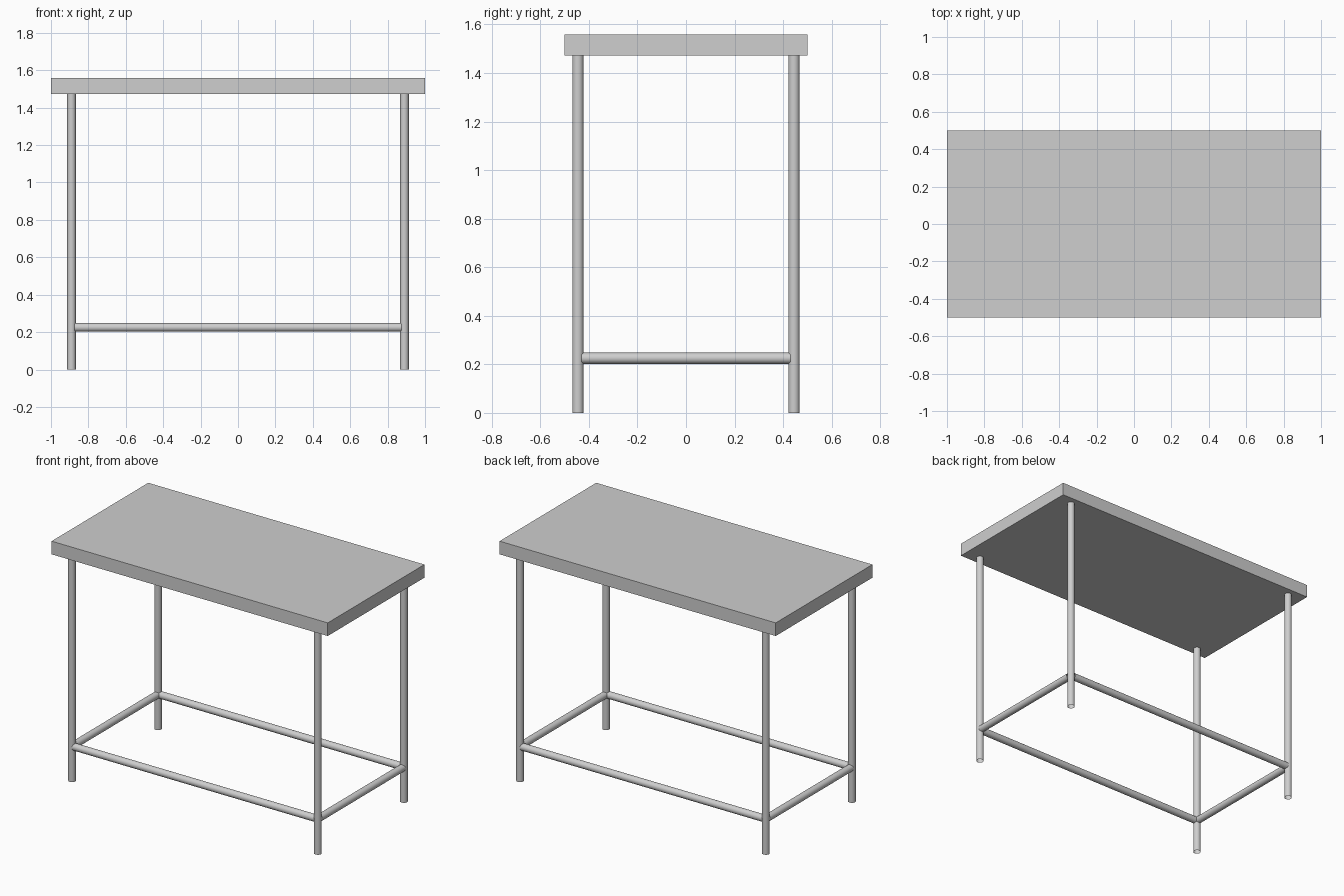
import bpy
from math import pi
from mathutils import Vector

cube = bpy.data.objects.get("Cube")
if cube:
    bpy.data.objects.remove(cube, do_unlink=True)

HEIGHT, UNDERSIDE = 1.558, 1.472   # table top
LEG_X, LEG_Y = 0.89, 0.445         # leg centres
RADIUS = 0.023
RAIL_Z, RAIL_INSET = 0.225, 0.015

# Single grey metal
grey = bpy.data.materials.new("light_grey_metal")
grey.use_nodes = True
colour = (0.62, 0.62, 0.62, 1)
grey.diffuse_color = colour
grey.node_tree.nodes["Principled BSDF"].inputs["Base Color"].default_value = colour


def tube(name, start, end):
    """Open-ended round tube between two points."""
    start, end = Vector(start), Vector(end)
    axis = end - start
    bpy.ops.mesh.primitive_cylinder_add(
        vertices=32, radius=RADIUS, depth=axis.length, end_fill_type='NOTHING',
        location=(start + end) / 2, rotation=axis.to_track_quat('Z', 'Y').to_euler())
    obj = bpy.context.object
    obj.name = name
    obj.data.materials.append(grey)
    bpy.ops.object.shade_smooth_by_angle(angle=pi / 6)


# Table top slab
bpy.ops.mesh.primitive_cube_add(size=1, location=(0, 0, (HEIGHT + UNDERSIDE) / 2))
top = bpy.context.object
top.name = "table_top"
top.scale = (2, 1, HEIGHT - UNDERSIDE)
bpy.ops.object.transform_apply(location=False, rotation=False, scale=True)
top.data.materials.append(grey)

# Legs
for y, depth_name in ((-LEG_Y, "front"), (LEG_Y, "back")):
    for x, side_name in ((-LEG_X, "right"), (LEG_X, "left")):
        tube(f"{depth_name}_{side_name}_leg", (x, y, 0), (x, y, UNDERSIDE))

# Long rails along the front and back, ending inside the legs
rail_x, rail_y = LEG_X - RAIL_INSET, LEG_Y - RAIL_INSET
for y, name in ((-LEG_Y, "front_rail"), (LEG_Y, "back_rail")):
    tube(name, (-rail_x, y, RAIL_Z), (rail_x, y, RAIL_Z))

# Short rails along the sides
for x, name in ((-LEG_X, "right_rail"), (LEG_X, "left_rail")):
    tube(name, (x, -rail_y, RAIL_Z), (x, rail_y, RAIL_Z))
